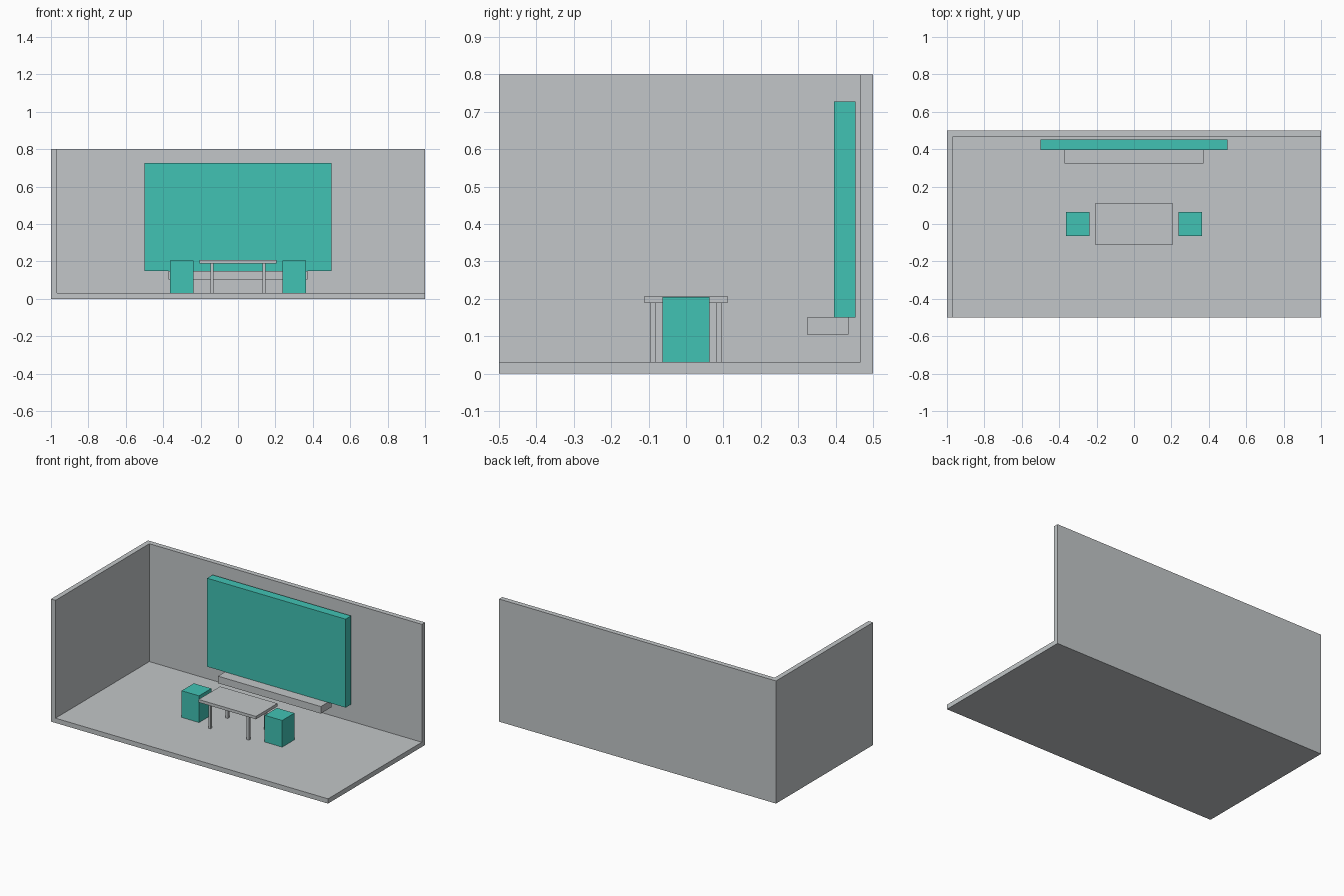
import bpy

if "Cube" in bpy.data.objects:
    bpy.data.objects.remove(bpy.data.objects["Cube"])


def material(name, rgb):
    m = bpy.data.materials.new(name)
    m.diffuse_color = (*rgb, 1.0)
    m.use_nodes = True
    m.node_tree.nodes["Principled BSDF"].inputs["Base Color"].default_value = m.diffuse_color
    return m


GREY = material("light_grey", (0.54, 0.565, 0.578))
TEAL = material("teal", (0.053, 0.54, 0.457))


def box(name, x, y, z, mat):
    """Box spanning the given (min, max) range on each axis."""
    spans = (x, y, z)
    bpy.ops.mesh.primitive_cube_add(size=1, location=[(a + b) / 2 for a, b in spans])
    ob = bpy.context.object
    ob.name = ob.data.name = name
    ob.scale = [b - a for a, b in spans]
    bpy.ops.object.transform_apply(location=False, rotation=False, scale=True)
    ob.data.materials.append(mat)
    return ob


# Room shell: floor, back wall and left wall
T = 0.033
box("floor", (-1, 1), (-0.5, 0.5), (0, 0.031), GREY)
box("back_wall", (-1 + T, 1), (0.5 - T, 0.5), (0.031, 0.8), GREY)
box("left_wall", (-1, -1 + T), (-0.5, 0.5), (0.031, 0.8), GREY)

# Wall screen with a floating shelf below it
box("screen", (-0.5, 0.5), (0.396, 0.453), (0.15, 0.727), TEAL)
box("shelf", (-0.371, 0.371), (0.324, 0.434), (0.104, 0.15), GREY)

# Table
box("table_top", (-0.207, 0.207), (-0.111, 0.111), (0.189, 0.208), GREY)
for sx, side in ((-1, "left"), (1, "right")):
    for sy, end in ((-1, "front"), (1, "back")):
        cx, cy, r = sx * 0.138, sy * 0.088, 0.008
        box(f"table_leg_{end}_{side}", (cx - r, cx + r), (cy - r, cy + r),
            (0.031, 0.189), GREY)

    # Block seat at each end of the table
    c = sx * 0.3
    box(f"seat_{side}", (c - 0.063, c + 0.063), (-0.063, 0.063), (0.031, 0.205), TEAL)
